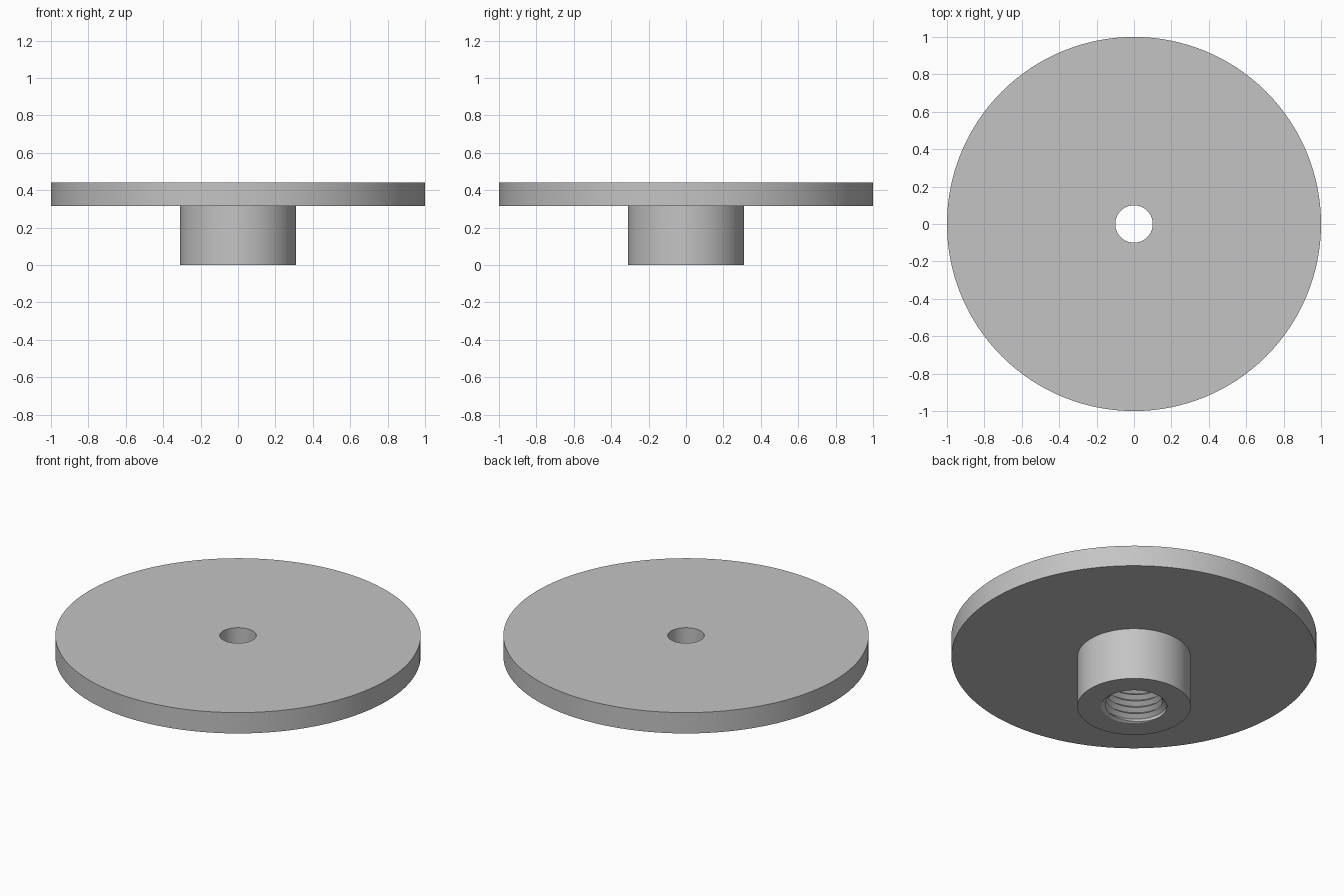
import bpy
import bmesh
from math import cos, sin, tau, radians

if "Cube" in bpy.data.objects:
    bpy.data.objects.remove(bpy.data.objects["Cube"])

SEGMENTS = 128
HUB_TOP, PLATE_TOP = 0.314, 0.44
PLATE_RADIUS, HUB_RADIUS, HOLE_RADIUS = 1.0, 0.31, 0.1
ROOT_RADIUS, CREST_RADIUS, PITCH, LEAD_IN = 0.18, 0.155, 0.04, 0.015

grey = bpy.data.materials.new("plain grey")
grey.use_nodes = True
grey.diffuse_color = (0.55, 0.55, 0.55, 1)
grey.node_tree.nodes["Principled BSDF"].inputs["Base Color"].default_value = grey.diffuse_color


def sweep(name, profile):
    """Turn profile(turn), a list of (radius, z), once around the z axis."""
    bm = bmesh.new()
    columns = []
    for i in range(SEGMENTS + 1):
        turn = i / SEGMENTS
        columns.append([bm.verts.new((r * cos(tau * turn), r * sin(tau * turn), z))
                        for r, z in profile(turn)])
    for a, b in zip(columns, columns[1:]):
        for j in range(len(a) - 1):
            bm.faces.new((a[j], b[j], b[j + 1], a[j + 1]))
    bmesh.ops.remove_doubles(bm, verts=bm.verts, dist=1e-5)
    mesh = bpy.data.meshes.new(name)
    bm.to_mesh(mesh)
    bm.free()
    mesh.materials.append(grey)
    obj = bpy.data.objects.new(name, mesh)
    bpy.context.collection.objects.link(obj)
    bpy.ops.object.select_all(action="DESELECT")
    obj.select_set(True)
    bpy.context.view_layer.objects.active = obj
    bpy.ops.object.shade_smooth_by_angle(angle=radians(30))
    return obj


def thread_profile(turn):
    """Zigzag wall climbing one pitch per turn, fading out at both ends."""
    points = []
    for k in range(2 * int(HUB_TOP / PITCH) + 4, -4, -1):
        z = min(max(PITCH * (k / 2 + turn), 0), HUB_TOP)
        phase = (z / PITCH - turn) % 1
        height = 1 - abs(2 * phase - 1)
        fade = min(1, z / LEAD_IN, (HUB_TOP - z) / LEAD_IN)
        points.append((ROOT_RADIUS - (ROOT_RADIUS - CREST_RADIUS) * height * fade, z))
    return points


# Round plate with a through hole
plate_outline = [(HOLE_RADIUS, HUB_TOP), (PLATE_RADIUS, HUB_TOP), (PLATE_RADIUS, PLATE_TOP),
                 (HOLE_RADIUS, PLATE_TOP), (HOLE_RADIUS, HUB_TOP)]
sweep("plate", lambda turn: plate_outline)

# Hub under the plate: bottom ring and outer wall
hub_outline = [(ROOT_RADIUS, 0), (HUB_RADIUS, 0), (HUB_RADIUS, HUB_TOP)]
sweep("hub", lambda turn: hub_outline)

# Screw thread inside the hub
sweep("internal_thread", thread_profile)
